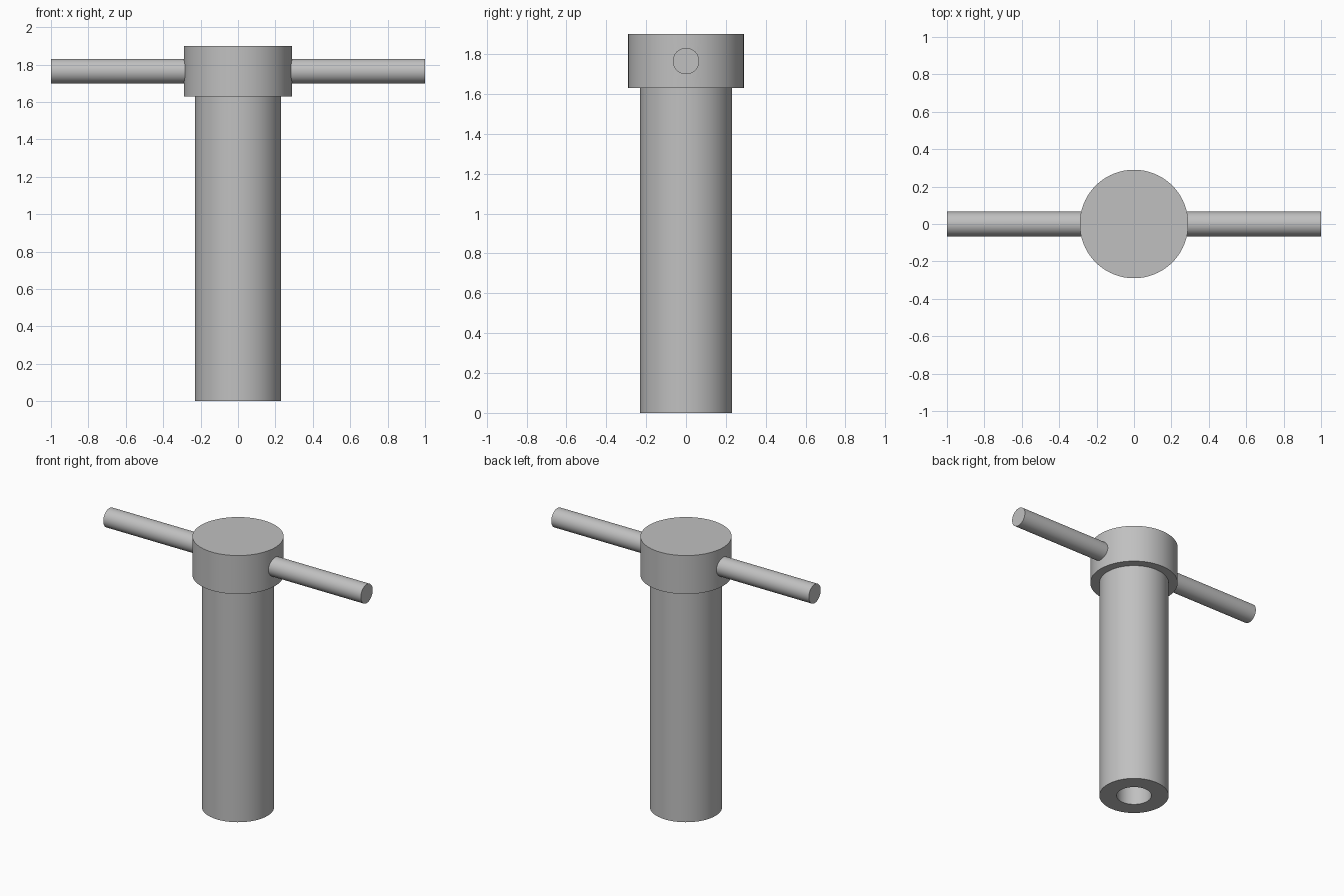
import bpy
import bmesh
import math
from mathutils import Matrix

cube = bpy.data.objects.get("Cube")
if cube:
    bpy.data.objects.remove(cube, do_unlink=True)

SEGMENTS = 96

steel = bpy.data.materials.new("grey steel")
steel.use_nodes = True
GREY = (0.53, 0.53, 0.53, 1)
steel.diffuse_color = GREY
steel.node_tree.nodes["Principled BSDF"].inputs["Base Color"].default_value = GREY


def add_object(name, bm):
    bmesh.ops.recalc_face_normals(bm, faces=bm.faces)
    mesh = bpy.data.meshes.new(name)
    bm.to_mesh(mesh)
    bm.free()
    mesh.materials.append(steel)
    obj = bpy.data.objects.new(name, mesh)
    bpy.context.collection.objects.link(obj)
    return obj


def lathe(name, profile):
    """Spin (radius, z) points about the z axis."""
    bm = bmesh.new()
    verts = [bm.verts.new((r, 0, z)) for r, z in profile]
    edges = [bm.edges.new(pair) for pair in zip(verts, verts[1:])]
    bmesh.ops.spin(bm, geom=verts + edges, cent=(0, 0, 0), axis=(0, 0, 1),
                   angle=math.tau, steps=SEGMENTS, use_duplicate=False)
    bmesh.ops.remove_doubles(bm, verts=bm.verts, dist=0.0001)
    return add_object(name, bm)


# Shaft with a wider head and a blind bore in its foot
body = lathe("shaft_and_head", [
    (0, 0.6), (0.115, 0.6), (0.115, 0), (0.23, 0),
    (0.23, 1.63), (0.29, 1.63), (0.29, 1.9), (0, 1.9)])

# Cross bar running through the head
bm = bmesh.new()
bmesh.ops.create_cone(
    bm, cap_ends=True, segments=64, radius1=0.066, radius2=0.066, depth=2,
    matrix=Matrix.Translation((0, 0, 1.765)) @ Matrix.Rotation(math.pi / 2, 4, "Y"))
bar = add_object("cross_bar", bm)

# Join the bar to the head as one solid
union = body.modifiers.new("join_bar", "BOOLEAN")
union.operation = "UNION"
union.solver = "EXACT"
union.object = bar
bpy.ops.object.select_all(action="DESELECT")
body.select_set(True)
bpy.context.view_layer.objects.active = body
bpy.ops.object.modifier_apply(modifier=union.name)
bpy.data.objects.remove(bar, do_unlink=True)
body.name = "t_handle_tool"

# Smooth round walls, crisp rims
bpy.ops.object.shade_smooth_by_angle(angle=math.radians(30))
